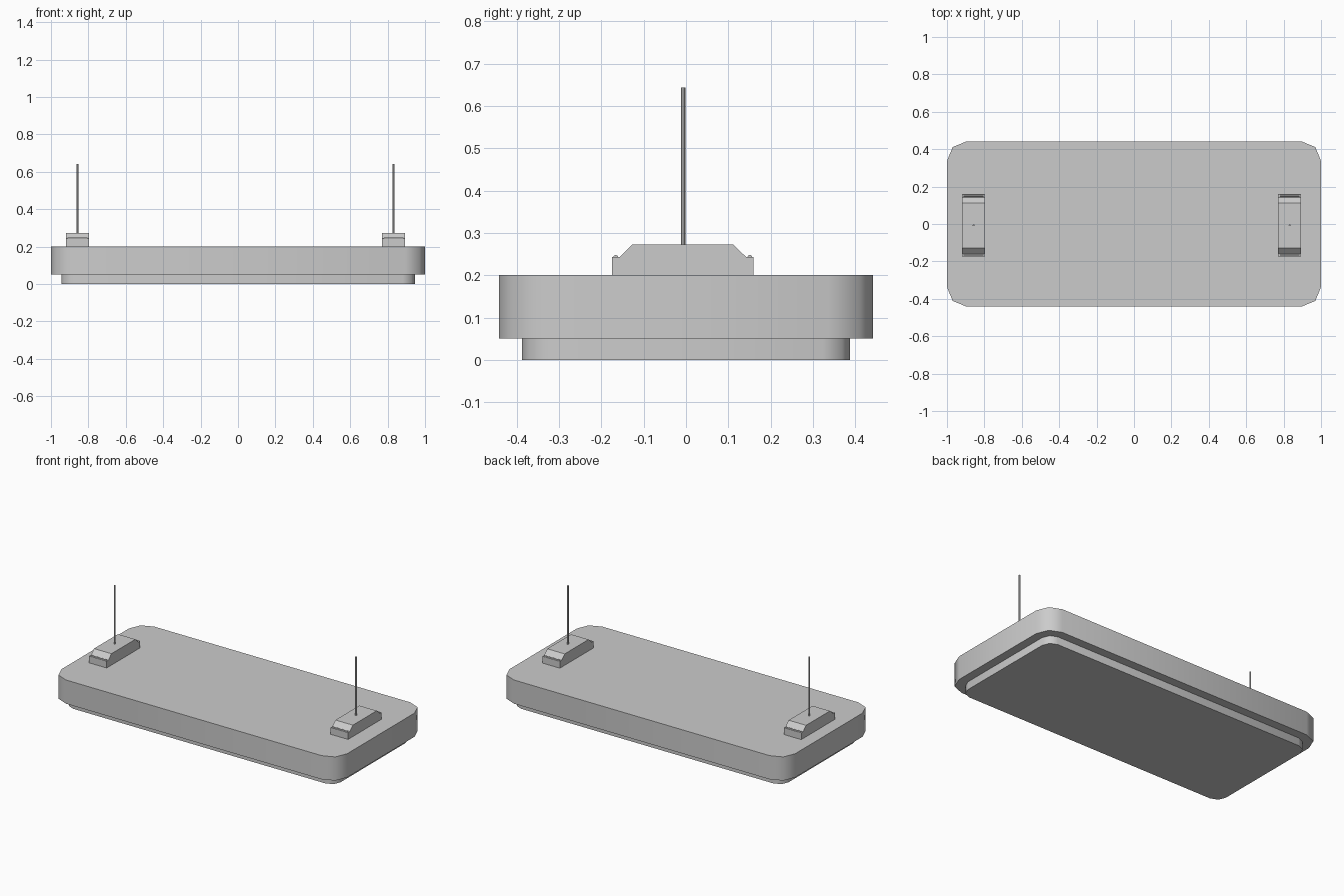
import bpy, bmesh, math
from mathutils import Vector

if "Cube" in bpy.data.objects:
    bpy.data.objects.remove(bpy.data.objects["Cube"])


def extrude(name, outline, direction, smooth=None):
    """Solid made by sweeping a closed outline along a vector."""
    bm = bmesh.new()
    face = bm.faces.new([bm.verts.new(p) for p in outline])
    new = bmesh.ops.extrude_face_region(bm, geom=[face])["geom"]
    bmesh.ops.translate(bm, vec=Vector(direction),
                        verts=[v for v in new if isinstance(v, bmesh.types.BMVert)])
    bmesh.ops.recalc_face_normals(bm, faces=bm.faces)
    mesh = bpy.data.meshes.new(name)
    bm.to_mesh(mesh)
    bm.free()
    obj = bpy.data.objects.new(name, mesh)
    bpy.context.collection.objects.link(obj)
    if smooth:
        bpy.ops.object.select_all(action='DESELECT')
        obj.select_set(True)
        bpy.context.view_layer.objects.active = obj
        bpy.ops.object.shade_smooth_by_angle(angle=math.radians(smooth))
    return obj


def slab(name, hx, hy, r, z0, z1):
    """Plate with two-segment chamfered corners."""
    mid = r * (1 - math.cos(math.pi / 4))
    q = [(hx, hy - r), (hx - mid, hy - mid), (hx - r, hy)]
    pts = (q + [(-x, y) for x, y in reversed(q)]
           + [(-x, -y) for x, y in q] + [(x, -y) for x, y in reversed(q)])
    return extrude(name, [(x, y, z0) for x, y in pts], (0, 0, z1 - z0), 50)


def cylinder(name, radius, depth, location, sides, rotation=(0, 0, 0)):
    bpy.ops.mesh.primitive_cylinder_add(vertices=sides, radius=radius, depth=depth,
                                        location=location, rotation=rotation)
    obj = bpy.context.object
    obj.name = name
    return obj


# Lamp housing and the inset diffuser below it
slab("housing", 1.0, 0.442, 0.105, 0.05, 0.20)
slab("diffuser", 0.945, 0.387, 0.063, 0.0, 0.05)

# Mounting brackets with end pins and hanging rods
profile = [(-0.175, 0.20), (-0.175, 0.243), (-0.157, 0.243), (-0.127, 0.272),
           (0.112, 0.272), (0.142, 0.243), (0.160, 0.243), (0.160, 0.20)]
for side, x in (("left", -0.858), ("right", 0.832)):
    extrude(side + "_bracket", [(x - 0.061, y, z) for y, z in profile], (0.122, 0, 0))
    for end, y in (("front", -0.166), ("back", 0.151)):
        cylinder(f"{side}_{end}_pin", 0.006, 0.105, (x, y, 0.242), 8,
                 (0, math.pi / 2, 0))
    cylinder(side + "_rod", 0.0053, 0.383, (x, -0.007, 0.4515), 8)
